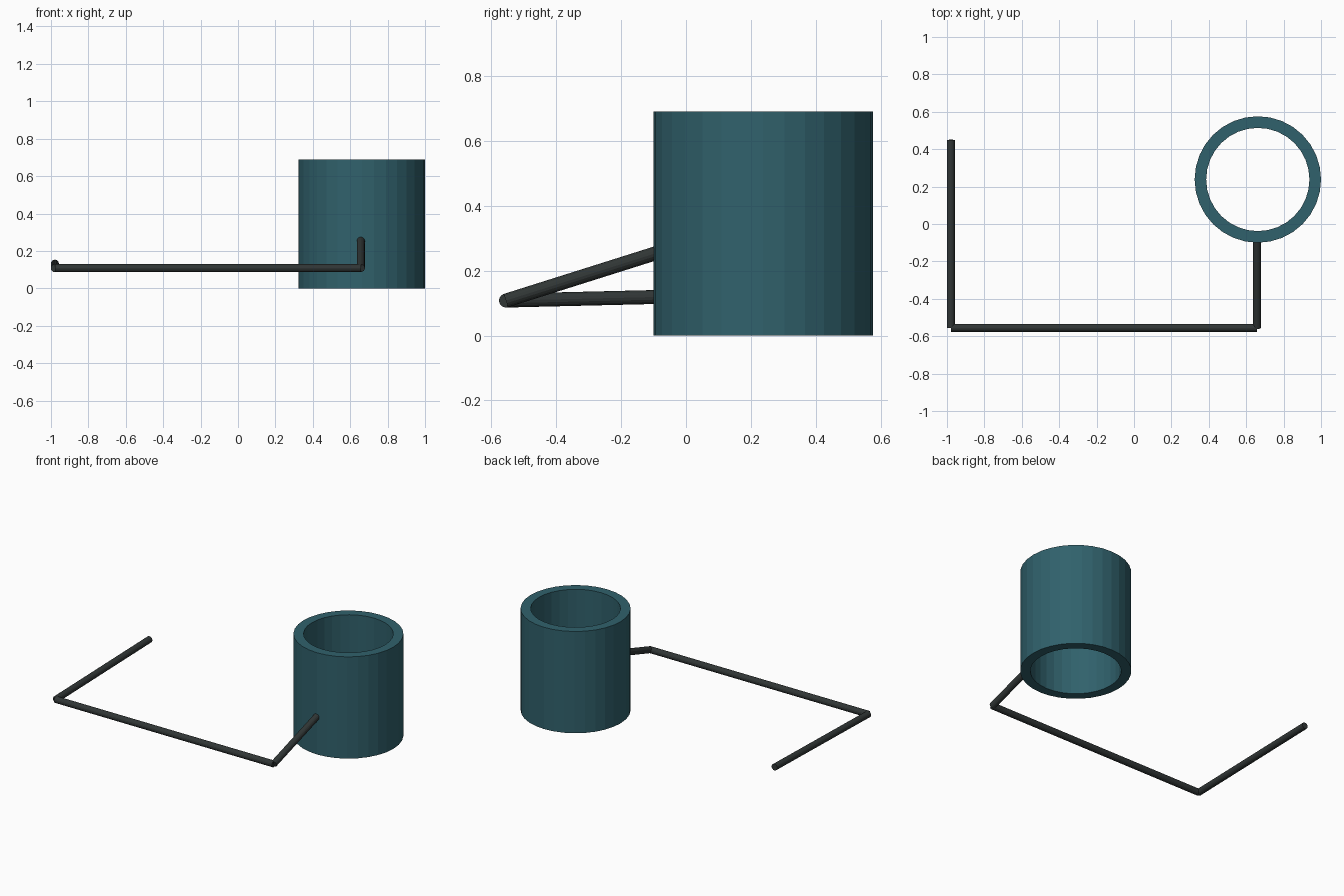
import bpy, bmesh, math
from mathutils import Vector

if "Cube" in bpy.data.objects:
    bpy.data.objects.remove(bpy.data.objects["Cube"])


def material(name, rgb):
    m = bpy.data.materials.new(name)
    m.diffuse_color = (*rgb, 1)
    m.use_nodes = True
    m.node_tree.nodes["Principled BSDF"].inputs["Base Color"].default_value = m.diffuse_color
    return m


teal = material("dark teal", (0.03, 0.12, 0.15))
charcoal = material("charcoal", (0.03, 0.037, 0.036))


def add_object(name, bm, mat):
    bmesh.ops.recalc_face_normals(bm, faces=bm.faces)
    mesh = bpy.data.meshes.new(name)
    bm.to_mesh(mesh)
    bm.free()
    mesh.materials.append(mat)
    ob = bpy.data.objects.new(name, mesh)
    bpy.context.collection.objects.link(ob)
    return ob


def tube(name, center, outer, inner, height, sides, mat):
    """Open tube: a wall cross-section swept around the z axis."""
    bm = bmesh.new()
    profile = [(outer, 0), (outer, height), (inner, height), (inner, 0)]
    rings = []
    for i in range(sides):
        a = math.tau * i / sides
        rings.append([bm.verts.new((r * math.cos(a), r * math.sin(a), z)) for r, z in profile])
    for i in range(sides):
        p, q = rings[i], rings[(i + 1) % sides]
        for j in range(4):
            k = (j + 1) % 4
            bm.faces.new((p[j], q[j], q[k], p[k]))
    ob = add_object(name, bm, mat)
    ob.location = center
    return ob


def rod(name, start, end, radius, mat):
    """Capped round bar between two points."""
    a, b = Vector(start), Vector(end)
    bm = bmesh.new()
    bmesh.ops.create_cone(bm, cap_ends=True, segments=16, radius1=radius,
                          radius2=radius, depth=(b - a).length)
    ob = add_object(name, bm, mat)
    ob.location = (a + b) / 2
    ob.rotation_mode = 'QUATERNION'
    ob.rotation_quaternion = (b - a).to_track_quat('Z', 'Y')
    return ob


# Holder sleeve, open at both ends
tube("holder_sleeve", (0.662, 0.238, 0), 0.338, 0.276, 0.69, 32, teal)

# Bent bar: side arm, front bar and the rising arm that meets the sleeve
left_corner = (-0.979, -0.555, 0.108)
right_corner = (0.657, -0.555, 0.108)
rod("side_arm", left_corner, (-0.979, 0.45, 0.132), 0.0215, charcoal)
rod("front_bar", left_corner, right_corner, 0.0215, charcoal)
rod("sleeve_arm", right_corner, (0.657, -0.08, 0.258), 0.0215, charcoal)
